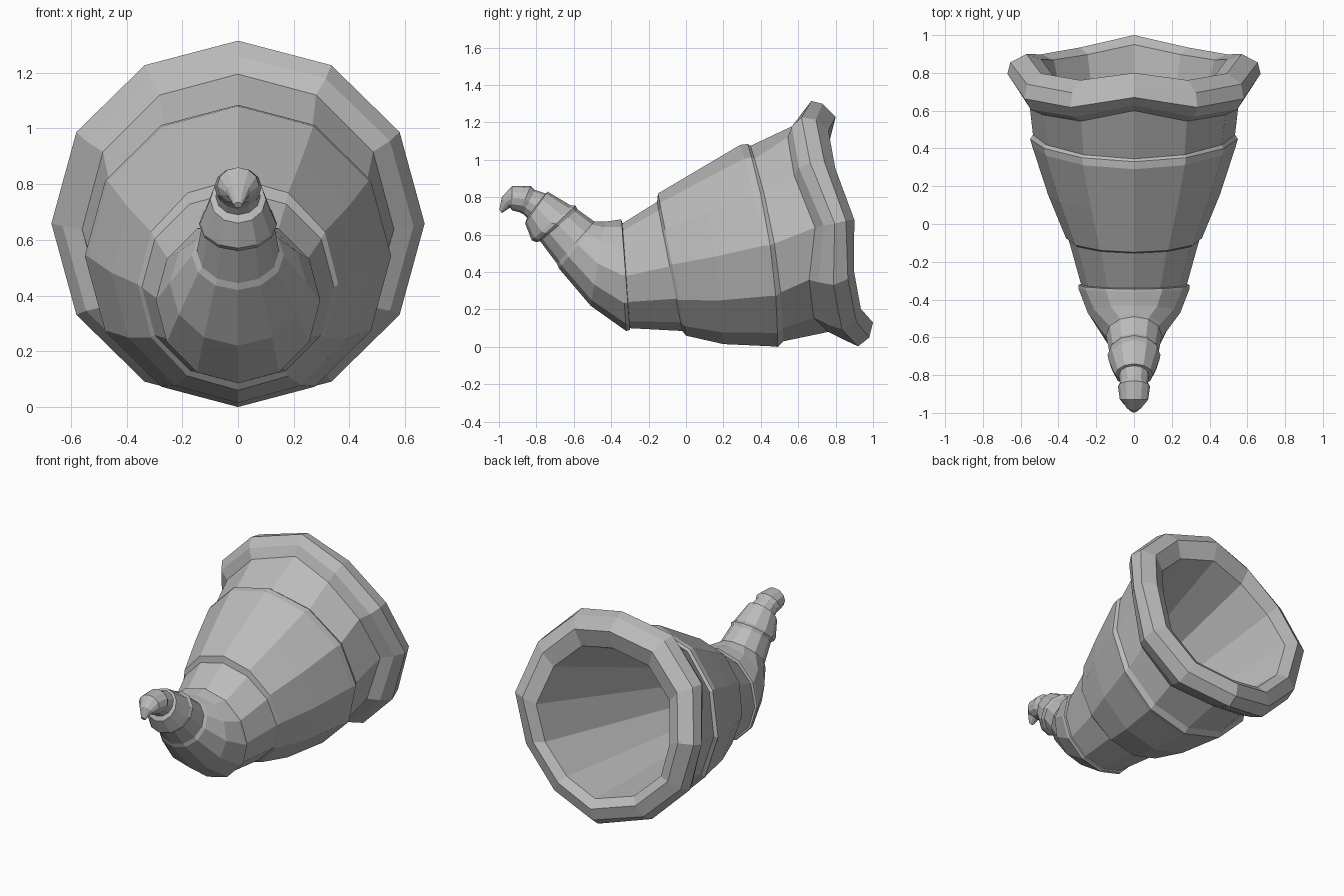
import bpy
import bmesh
from math import sin, cos, pi

SIDES = 12

default_cube = bpy.data.objects.get("Cube")
if default_cube:
    bpy.data.objects.remove(default_cube, do_unlink=True)

grey = bpy.data.materials.new("plain grey")
grey.use_nodes = True
grey.diffuse_color = (0.5, 0.5, 0.5, 1)
grey.node_tree.nodes["Principled BSDF"].inputs["Base Color"].default_value = (0.5, 0.5, 0.5, 1)


def ring_points(top_y, top_z, low_y, low_z, half_width, bow=0, dip=0):
    """Tilted ring through a top and a bottom point; bow moves the sides back,
    dip scallops the diagonals forward."""
    points = []
    for i in range(SIDES):
        a = 2 * pi * i / SIDES
        t = (1 + cos(a)) / 2
        y = low_y + (top_y - low_y) * t + bow * sin(a) ** 2 - dip * abs(sin(2 * a))
        points.append((half_width * sin(a), y, low_z + (top_z - low_z) * t))
    return points


def loft(name, rings, cap_start=False, cap_end=False):
    """Skin a row of rings into one flat-shaded object."""
    bm = bmesh.new()
    loops = [[bm.verts.new(p) for p in ring_points(*ring)] for ring in rings]
    for near, far in zip(loops, loops[1:]):
        for i in range(SIDES):
            j = (i + 1) % SIDES
            bm.faces.new((near[i], near[j], far[j], far[i]))
    if cap_start:
        bm.faces.new(loops[0][::-1])
    if cap_end:
        bm.faces.new(loops[-1])
    mesh = bpy.data.meshes.new(name)
    bm.to_mesh(mesh)
    bm.free()
    mesh.materials.append(grey)
    obj = bpy.data.objects.new(name, mesh)
    bpy.context.collection.objects.link(obj)
    return obj


# Rings shared by neighbouring parts
knob_base = (-0.75, 0.82, -0.85, 0.69, 0.08)
tail_base = (-0.49, 0.67, -0.69, 0.445, 0.148)
bend_base = (-0.34, 0.66, -0.30, 0.10, 0.28)
mouth = (0.60, 1.195, 0.76, 0.08, 0.56, 0.01, 0.08)
lip = (0.77, 1.11, 0.95, 0.18, 0.49, 0.01, 0.05)

# Curled knob at the tip
loft("tip_knob", [
    (-0.998, 0.735, -0.985, 0.715, 0.015),
    (-0.985, 0.80, -0.94, 0.745, 0.045),
    (-0.93, 0.86, -0.93, 0.73, 0.075),
    (-0.83, 0.86, -0.89, 0.72, 0.085),
    (-0.81, 0.84, -0.87, 0.71, 0.075),
    knob_base,
], cap_start=True)

# Narrow stepped tail
loft("tail", [
    knob_base,
    (-0.74, 0.83, -0.86, 0.66, 0.10),
    (-0.615, 0.755, -0.825, 0.57, 0.135),
    (-0.59, 0.755, -0.80, 0.56, 0.14),
    (-0.58, 0.735, -0.78, 0.565, 0.13),
    tail_base,
])

# Bend between the tail and the wide body, with a flange around the tail
loft("bend", [
    tail_base,
    (-0.475, 0.67, -0.68, 0.42, 0.165),
    (-0.43, 0.67, -0.51, 0.22, 0.245),
    (-0.36, 0.68, -0.32, 0.085, 0.295),
    (-0.345, 0.68, -0.30, 0.09, 0.295),
    bend_base,
])

# Flaring body with raised bands
loft("body", [
    bend_base,
    (-0.155, 0.775, -0.02, 0.085, 0.345),
    (-0.15, 0.82, 0, 0.06, 0.36),
    (0.07, 0.95, 0.20, 0.015, 0.455, 0.02),
    (0.29, 1.08, 0.46, 0.003, 0.54, 0.04),
    (0.33, 1.085, 0.49, 0, 0.55, 0.04),
    (0.345, 1.075, 0.52, 0.03, 0.535, 0.04),
    mouth,
])

# Thick scalloped rim
loft("rim", [
    mouth,
    (0.63, 1.26, 0.84, 0.04, 0.63, 0, 0.09),
    (0.67, 1.315, 0.92, 0.003, 0.67, 0, 0.08),
    (0.73, 1.30, 0.98, 0.05, 0.655, 0, 0.06),
    (0.80, 1.23, 1, 0.13, 0.57, 0, 0.06),
    lip,
])

# Hollow inside of the horn
loft("lining", [
    lip,
    (-0.20, 0.68, -0.15, 0.17, 0.26),
], cap_end=True)
